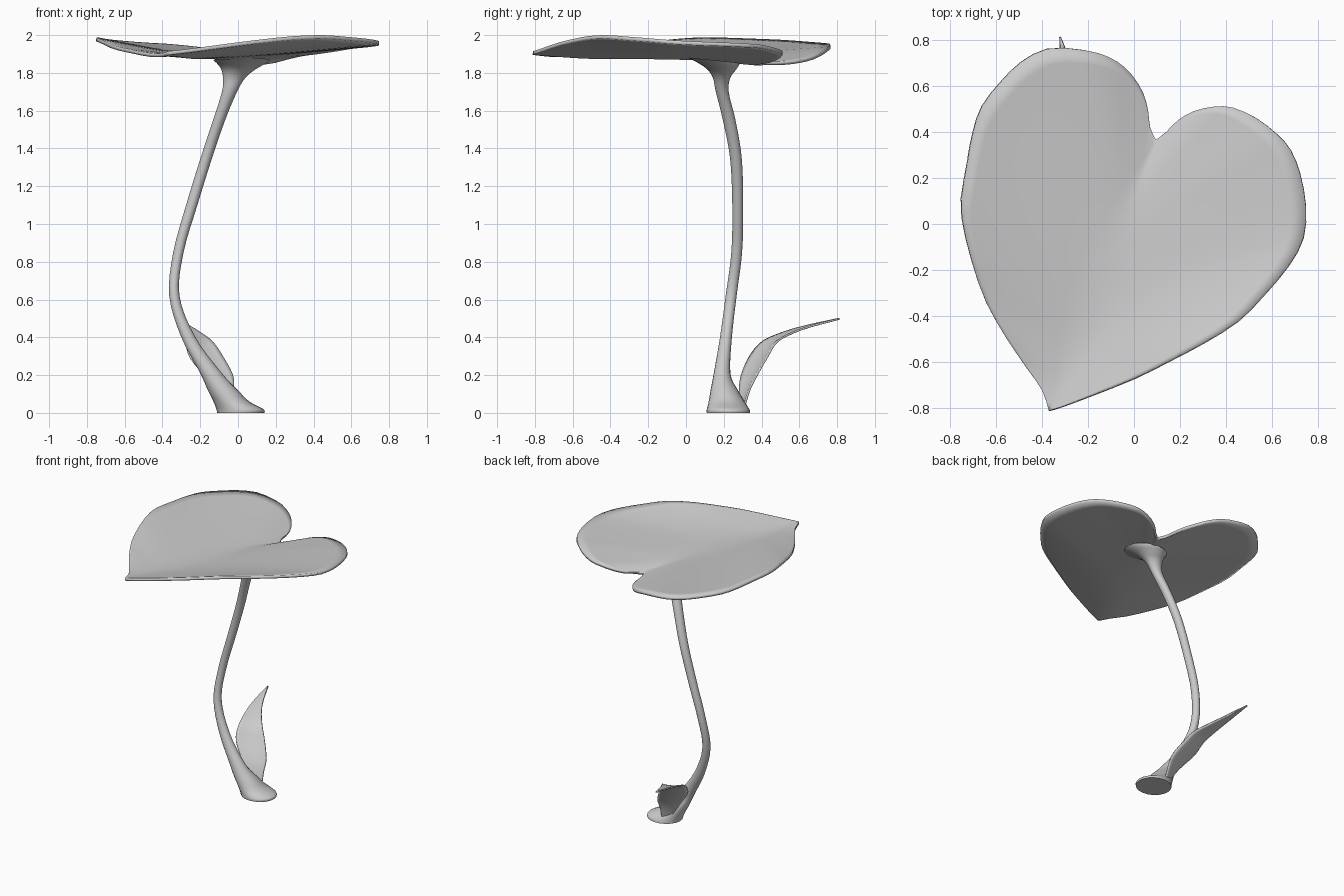
import bpy, bmesh, math
from mathutils import Vector


def sample(keys, t):
    """Smooth (Catmull-Rom) interpolation through key tuples, t in 0..1."""
    n = len(keys) - 1
    i = min(int(t * n), n - 1)
    f = t * n - i
    p1, p2 = keys[i], keys[i + 1]
    p0 = keys[i - 1] if i > 0 else [2 * a - b for a, b in zip(p1, p2)]
    p3 = keys[i + 2] if i + 2 <= n else [2 * b - a for a, b in zip(p1, p2)]
    return [0.5 * (2 * b + (c - a) * f + (2 * a - 5 * b + 4 * c - d) * f * f
                   + (3 * b - a - 3 * c + d) * f ** 3)
            for a, b, c, d in zip(p0, p1, p2, p3)]


def skin(name, rows, closed=False, thickness=0):
    """Skin rows of points into a smooth surface, optionally thickened."""
    bm = bmesh.new()
    vr = [[bm.verts.new(p) for p in row] for row in rows]
    n = len(rows[0])
    for a, b in zip(vr, vr[1:]):
        for j in range(n if closed else n - 1):
            k = (j + 1) % n
            bm.faces.new((a[j], a[k], b[k], b[j]))
    if closed:
        bm.faces.new(vr[0][::-1])
    bmesh.ops.remove_doubles(bm, verts=bm.verts, dist=0.0005)
    me = bpy.data.meshes.new(name)
    bm.to_mesh(me)
    bm.free()
    ob = bpy.data.objects.new(name, me)
    bpy.context.collection.objects.link(ob)
    if thickness:
        mod = ob.modifiers.new("thickness", 'SOLIDIFY')
        mod.thickness = thickness
        mod.offset = -1
    bpy.ops.object.select_all(action='DESELECT')
    ob.select_set(True)
    bpy.context.view_layer.objects.active = ob
    bpy.ops.object.shade_smooth_by_angle(angle=math.radians(50))
    return ob


# Heart leaf: left and right edges and midrib, each from tip to notch
left = [(-.37, -.81, 1.915), (-.40, -.72, 1.905), (-.47, -.62, 1.905),
        (-.57, -.47, 1.925), (-.655, -.31, 1.945), (-.72, -.10, 1.975),
        (-.75, .08, 1.988), (-.725, .25, 1.985), (-.70, .39, 1.98),
        (-.66, .51, 1.975), (-.575, .62, 1.967), (-.48, .71, 1.96),
        (-.36, .763, 1.953), (-.19, .75, 1.935), (-.09, .715, 1.91),
        (-.02, .66, 1.885), (.035, .58, 1.868), (.06, .50, 1.86),
        (.07, .42, 1.86), (.095, .365, 1.86)]
right = [(-.37, -.81, 1.915), (-.32, -.795, 1.92), (-.20, -.75, 1.935),
         (0, -.67, 1.962), (.15, -.595, 1.98), (.30, -.515, 1.995),
         (.45, -.42, 2.0), (.56, -.31, 1.992), (.67, -.18, 1.982),
         (.735, -.06, 1.972), (.745, .08, 1.965), (.72, .22, 1.96),
         (.68, .32, 1.955), (.62, .39, 1.95), (.53, .46, 1.935),
         (.43, .505, 1.92), (.35, .51, 1.91), (.26, .49, 1.89),
         (.19, .45, 1.87), (.14, .40, 1.862), (.095, .365, 1.86)]
rib = [(-.37, -.81, 1.915), (-.25, -.52, 1.895), (-.14, -.22, 1.893),
       (-.02, .08, 1.885), (.095, .365, 1.86)]
rows = []
for i in range(41):
    t = i / 40
    m, row = Vector(sample(rib, t)), []
    for j in range(-10, 11):
        s = (abs(j) / 10) ** .8
        e = Vector(sample(left if j < 0 else right, t))
        p = m.lerp(e, s)
        p.z = m.z + (e.z - m.z) * s ** 1.15
        row.append(p)
    rows.append(row)
skin("heart_leaf", rows, thickness=0.02)

# Stem: height, then x and y extents of each cross-section
stem = [(0, -.11, .14, .11, .34), (.02, -.115, .135, .11, .335),
        (.06, -.13, .06, .12, .31), (.12, -.16, 0, .13, .275),
        (.21, -.2, -.085, .147, .235), (.4, -.30, -.225, .18, .243),
        (.62, -.364, -.31, .21, .268), (.85, -.343, -.288, .24, .297),
        (1.1, -.275, -.215, .245, .303), (1.35, -.198, -.137, .233, .295),
        (1.55, -.132, -.068, .195, .262), (1.7, -.085, -.005, .158, .226),
        (1.775, -.08, .04, .142, .235), (1.82, -.088, .09, .11, .262),
        (1.85, -.108, .14, .06, .278), (1.87, -.13, .17, .005, .285)]
rows = []
for i in range(61):
    z, x0, x1, y0, y1 = sample(stem, i / 60)
    k = max(0, (z - 1.77) / .1)          # top flare follows the leaf's tilt
    ring = []
    for j in range(20):
        a = math.tau * j / 20
        y = (y0 + y1) / 2 + (y1 - y0) / 2 * math.sin(a)
        ring.append((x0 + (x1 - x0) * (1 + math.cos(a)) / 2, y,
                     z - k * .1 * (y - .12)))
    rows.append(ring)
skin("stem", rows, closed=True)

# Small blade leaf at the foot: centre point and half width along its length
blade = [(-.035, .29, .02, .022), (-.068, .305, .12, .054),
         (-.1, .33, .2, .084), (-.165, .38, .3, .098),
         (-.205, .44, .38, .08), (-.25, .54, .43, .054),
         (-.285, .65, .465, .031), (-.32, .81, .503, .002)]
rows = []
for i in range(25):
    x, y, z, w = sample(blade, i / 24)
    row = []
    for j in range(-4, 5):
        s = j / 4
        dip = w * .12 * (1 - s * s)
        row.append((x + .88 * w * s, y + .47 * w * s + dip, z - dip * .7))
    rows.append(row)
skin("small_leaf", rows, thickness=0.01)
